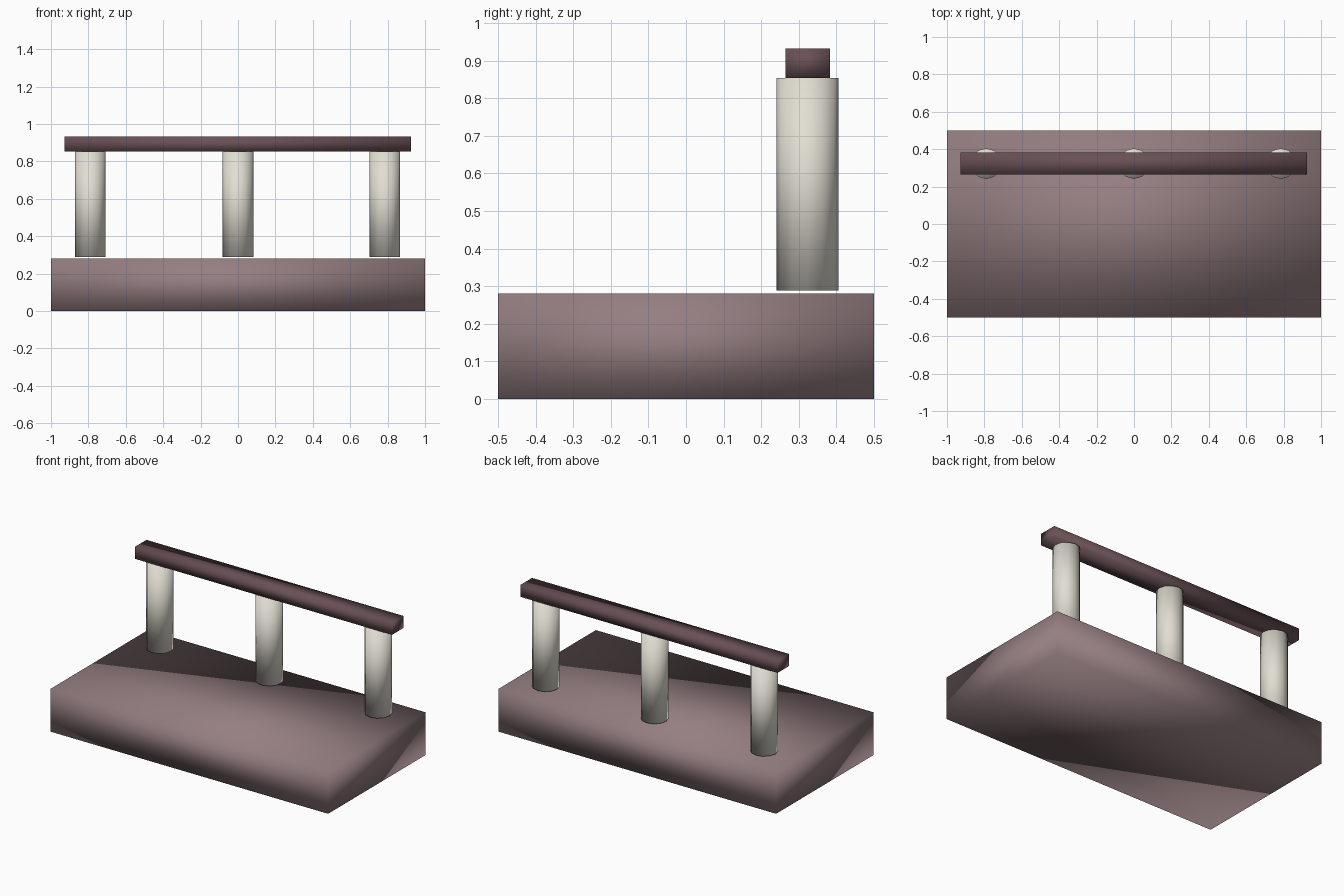
import bpy
import math

cube = bpy.data.objects.get("Cube")
if cube:
    bpy.data.objects.remove(cube, do_unlink=True)


def material(name, rgb):
    mat = bpy.data.materials.new(name)
    mat.use_nodes = True
    colour = (*rgb, 1.0)
    mat.diffuse_color = colour
    mat.node_tree.nodes["Principled BSDF"].inputs["Base Color"].default_value = colour
    return mat


def finish(name, mat):
    obj = bpy.context.object
    obj.name = name
    bpy.ops.object.transform_apply(location=False, rotation=True, scale=True)
    obj.data.materials.append(mat)
    # Soft shading runs across every edge, including the box corners
    bpy.ops.object.shade_smooth()
    return obj


def box(name, low, high, mat):
    centre = [(a + b) / 2 for a, b in zip(low, high)]
    bpy.ops.mesh.primitive_cube_add(size=1, location=centre)
    bpy.context.object.scale = [b - a for a, b in zip(low, high)]
    return finish(name, mat)


def post(name, x, mat):
    bottom, top = 0.288, 0.854
    bpy.ops.mesh.primitive_cylinder_add(
        vertices=12, radius=0.082, depth=top - bottom,
        location=(x, 0.323, (bottom + top) / 2))
    return finish(name, mat)


base_colour = material("dusty mauve", (0.30, 0.21, 0.22))
rail_colour = material("dark plum", (0.14, 0.08, 0.09))
post_colour = material("warm ivory", (0.76, 0.73, 0.65))

# Floor slab
box("base_slab", (-1, -0.5, 0), (1, 0.5, 0.28), base_colour)

# Row of round posts along the back, just above the slab
for side, x in (("right", -0.79), ("middle", 0), ("left", 0.785)):
    post(side + "_post", x, post_colour)

# Handrail resting on the posts
box("handrail", (-0.928, 0.264, 0.854), (0.925, 0.383, 0.932), rail_colour)
